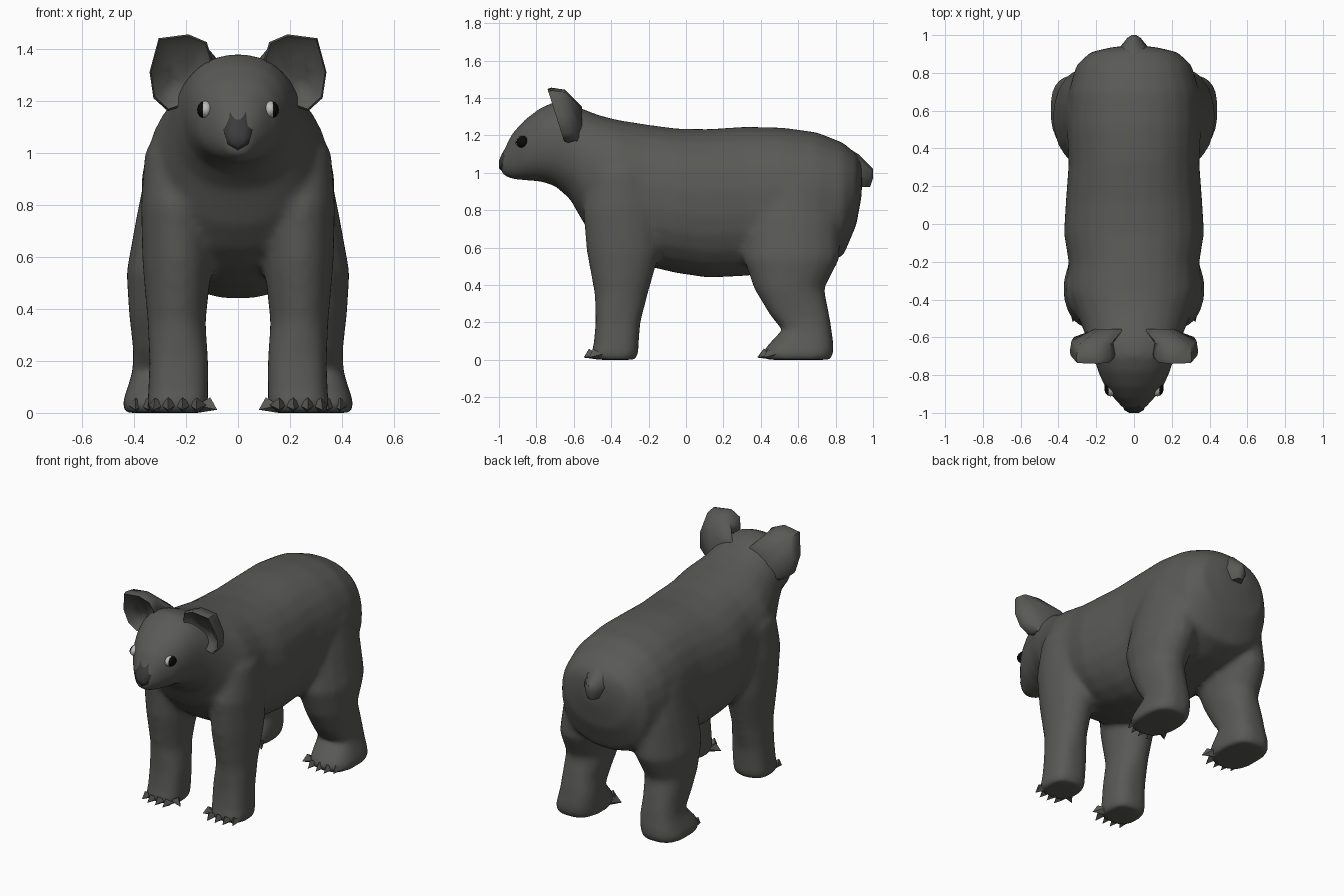
import bpy, bmesh, math
from mathutils import Vector

if "Cube" in bpy.data.objects:
    bpy.data.objects.remove(bpy.data.objects["Cube"])


def material(name, rgb):
    m = bpy.data.materials.new(name)
    m.diffuse_color = (*rgb, 1)
    m.use_nodes = True
    m.node_tree.nodes["Principled BSDF"].inputs["Base Color"].default_value = m.diffuse_color
    return m


FUR = material("fur", (0.10, 0.10, 0.093))
NOSE = material("dark_nose", (0.045, 0.043, 0.045))
BLACK = material("eye_black", (0.003, 0.003, 0.003))
PALE = material("eye_rim_pale", (0.5, 0.5, 0.48))


def select(*obs):
    bpy.ops.object.select_all(action='DESELECT')
    for o in obs:
        o.select_set(True)
    bpy.context.view_layer.objects.active = obs[0]


def finish(name, bm, mat, angle=70):
    bmesh.ops.recalc_face_normals(bm, faces=bm.faces)
    mesh = bpy.data.meshes.new(name)
    bm.to_mesh(mesh)
    bm.free()
    ob = bpy.data.objects.new(name, mesh)
    bpy.context.collection.objects.link(ob)
    mesh.materials.append(mat)
    select(ob)
    bpy.ops.object.shade_smooth_by_angle(angle=math.radians(angle))
    return ob


def loft(name, rings, mat=FUR, angle=70):
    """Skin a list of point rings and cap both ends."""
    bm = bmesh.new()
    rows = [[bm.verts.new(p) for p in r] for r in rings]
    n = len(rows[0])
    for a, b in zip(rows, rows[1:]):
        for i in range(n):
            j = (i + 1) % n
            bm.faces.new((a[i], a[j], b[j], b[i]))
    bm.faces.new(rows[0])
    bm.faces.new(rows[-1])
    return finish(name, bm, mat, angle)


def oval(n, e):
    """Rounded-square unit outline with flat top and sides."""
    pts = []
    for i in range(n):
        t = 2 * math.pi * (i + .5) / n
        c, s = math.cos(t), math.sin(t)
        pts.append((math.copysign(abs(c) ** (2 / e), c), math.copysign(abs(s) ** (2 / e), s)))
    k = max(p[0] for p in pts)
    return [(u / k, v / k) for u, v in pts]


def along_y(sections, outline):
    return [[(u * w, y, (zb + zt) / 2 + v * (zt - zb) / 2) for u, v in outline]
            for y, zb, zt, w in sections]


def along_z(sections, side, n=16):
    # Boxy paws, rounder upper legs
    return [[(side * ((x0 + x1) / 2 + u * (x1 - x0) / 2), (y0 + y1) / 2 + v * (y1 - y0) / 2, z)
             for u, v in oval(n, 2.7 if z < .3 else 2.0)] for z, x0, x1, y0, y1 in sections]


# Body, neck and head in one skin: y, bottom, top, half width
body = loft("body", along_y([
    (0.94, .88, 1.05, .10), (0.91, .72, 1.10, .23), (0.84, .555, 1.16, .305),
    (0.70, .50, 1.215, .345), (0.52, .47, 1.24, .355), (0.32, .45, 1.245, .345),
    (0.12, .44, 1.232, .36), (-.05, .465, 1.235, .37), (-.20, .50, 1.255, .345),
    (-.36, .56, 1.28, .35), (-.46, .63, 1.305, .31), (-.54, .72, 1.335, .275),
    (-.62, .86, 1.37, .245), (-.70, .93, 1.38, .215), (-.78, .955, 1.345, .19),
    (-.86, .96, 1.285, .155), (-.93, .965, 1.21, .10), (-.99, .99, 1.09, .045)], oval(24, 2.25)))

# Short tail
DIAMOND = [(0, 1), (.7, .6), (1, -.1), (.5, -1), (-.5, -1), (-1, -.1), (-.7, .6)]
loft("tail", along_y([(.80, 1.0, 1.175, .085), (.92, .925, 1.10, .088),
                      (.985, .925, 1.035, .035), (1.0, .97, 1.02, .012)], DIAMOND), FUR, 50)

# Nose pad, pointed at the bottom
SHIELD = [(0, -1), (.75, -.5), (1, .35), (.5, 1), (-.5, 1), (-1, .35), (-.75, -.5)]
loft("nose", along_y([(-.89, 1.02, 1.175, .05), (-.95, 1.005, 1.16, .062),
                      (-.985, 1.01, 1.10, .052), (-1.0, 1.025, 1.065, .025)], SHIELD), NOSE, 50)

# Leg sections: z, x range, y range
FRONT = [(0.0, .125, .34, -.49, -.27), (.035, .115, .35, -.51, -.255), (.07, .115, .345, -.495, -.255),
         (.20, .115, .34, -.482, -.245), (.35, .125, .347, -.488, -.205), (.58, .10, .367, -.53, -.14),
         (.80, .11, .372, -.55, -.14), (1.0, .14, .358, -.50, -.19), (1.15, .15, .26, -.44, -.25)]
HIND = [(0.0, .175, .44, .43, .775), (.04, .165, .445, .41, .788), (.08, .165, .43, .44, .788),
        (.16, .17, .405, .515, .778), (.24, .175, .402, .45, .765), (.38, .145, .418, .365, .737),
        (.54, .11, .428, .31, .82), (.75, .10, .39, .33, .82), (.95, .10, .35, .4, .77),
        (1.1, .12, .25, .5, .75)]

# Toes with claws: base point and tip
FRONT_CLAWS = [((.155, -.475, .03), (.16, -.547, .012)), ((.21, -.475, .03), (.215, -.547, .012)),
               ((.265, -.475, .03), (.27, -.545, .012)), ((.31, -.455, .03), (.325, -.52, .012)),
               ((.145, -.44, .03), (.08, -.475, .012))]
HIND_CLAWS = [((.23, .46, .03), (.23, .385, .012)), ((.29, .46, .03), (.29, .38, .012)),
              ((.345, .46, .03), (.345, .385, .012)), ((.39, .48, .03), (.395, .415, .012)),
              ((.20, .50, .03), (.145, .45, .012))]


def claws(name, items, side):
    bm = bmesh.new()
    for a, b in items:
        a, b = (Vector((side * p[0], p[1], p[2])) for p in (a, b))
        d = (b - a).normalized()
        across = d.cross(Vector((0, 0, 1))).normalized() * .033
        up = Vector((0, 0, .04))
        base = [bm.verts.new(a + o) for o in (across, up + d * .045, -across, -up * .7)]
        tip = bm.verts.new(b)
        for i in range(4):
            bm.faces.new((base[i], base[(i + 1) % 4], tip))
        bm.faces.new(base)
    finish(name, bm, FUR, 60)


# Ear outline in the front view
EAR = [(.10, 1.36), (.12, 1.425), (.19, 1.455), (.305, 1.44), (.34, 1.31),
       (.325, 1.21), (.27, 1.16), (.18, 1.19)]
EAR_MID = (.23, 1.32)


def ear_ring(side, scale, y, slope):
    # Leans so that the top is farther forward than the lobe
    cx, cz = EAR_MID
    return [(side * (cx + (x - cx) * scale), y - (z - cz) * slope, cz + (z - cz) * scale)
            for x, z in EAR]


def ear_root(side):
    # Root buried in the side of the head
    return [(side * (.13 + (x - .23) * .7), -.555, 1.25 + (z - 1.32) * .75) for x, z in EAR]


def eye_ball(name, side, mat, x, scale):
    bm = bmesh.new()
    bmesh.ops.create_uvsphere(bm, u_segments=16, v_segments=10, radius=scale)
    for v in bm.verts:
        v.co = Vector((side * (x + v.co.x * .026), -.868 + v.co.y * .042, 1.165 + v.co.z * .032))
    finish(name, bm, mat)


legs = []
for side, label in ((1, "left"), (-1, "right")):
    legs.append(loft(f"front_leg_{label}", along_z(FRONT, side)))
    legs.append(loft(f"hind_leg_{label}", along_z(HIND, side)))
    claws(f"front_claws_{label}", FRONT_CLAWS, side)
    claws(f"hind_claws_{label}", HIND_CLAWS, side)

    # Cupped ear: hollow, rim, back, root
    loft(f"ear_{label}", [ear_ring(side, .3, -.65, .25), ear_ring(side, .7, -.665, .28),
                          ear_ring(side, .95, -.70, .3), ear_ring(side, 1, -.68, .3),
                          ear_ring(side, .92, -.62, .2), ear_root(side)], FUR, 65)

    # Eye with a thin pale rim
    eye_ball(f"eye_{label}", side, BLACK, .131, 1)
    eye_ball(f"eye_rim_{label}", side, PALE, .124, 1.07)

# Fuse the legs into the body and soften the joins
select(body, *legs)
bpy.ops.object.join()
body.name = "body_head_and_legs"
remesh = body.modifiers.new("fuse", 'REMESH')
remesh.mode = 'VOXEL'
remesh.voxel_size = .016
remesh.use_smooth_shade = True
soften = body.modifiers.new("soften", 'SMOOTH')
soften.factor = .5
soften.iterations = 16
